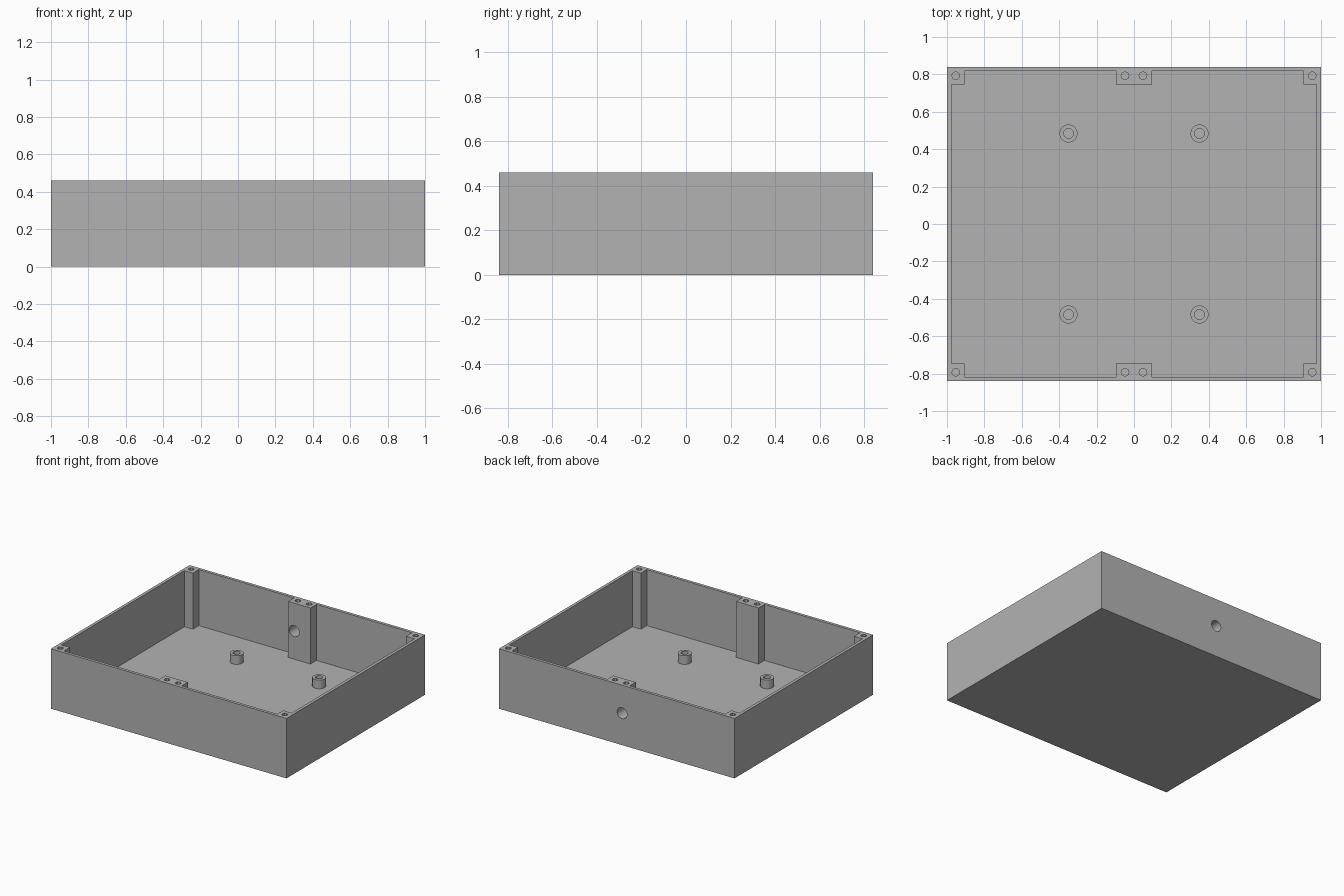
import bpy, bmesh, math
from mathutils import Matrix, Vector

cube = bpy.data.objects.get("Cube")
if cube:
    bpy.data.objects.remove(cube, do_unlink=True)

HX, HY, TOP = 1.0, 0.84, 0.46      # half width, half depth, height
WALL, FLOOR = 0.023, 0.03
BLOCK = 0.095                      # screw block size
IX, IY = HX - WALL, HY - WALL      # inner wall faces
BX, BY = HX - BLOCK, HY - BLOCK    # inner block faces

grey = bpy.data.materials.new("plain grey")
grey.use_nodes = True
colour = (0.45, 0.45, 0.45, 1)
grey.diffuse_color = colour
grey.node_tree.nodes["Principled BSDF"].inputs["Base Color"].default_value = colour


def finish(name, bm):
    bmesh.ops.recalc_face_normals(bm, faces=bm.faces)
    mesh = bpy.data.meshes.new(name)
    bm.to_mesh(mesh)
    bm.free()
    mesh.materials.append(grey)
    obj = bpy.data.objects.new(name, mesh)
    bpy.context.collection.objects.link(obj)
    return obj


def prism(name, outline, z0, z1):
    bm = bmesh.new()
    face = bm.faces.new([bm.verts.new((x, y, z0)) for x, y in outline])
    up = bmesh.ops.extrude_face_region(bm, geom=[face])["geom"]
    bmesh.ops.translate(bm, vec=(0, 0, z1 - z0),
                        verts=[v for v in up if isinstance(v, bmesh.types.BMVert)])
    return finish(name, bm)


def cylinders(name, centres, radius, length, sides, turn=Matrix()):
    bm = bmesh.new()
    for c in centres:
        bmesh.ops.create_cone(bm, cap_ends=True, segments=sides, radius1=radius,
                              radius2=radius, depth=length,
                              matrix=Matrix.Translation(Vector(c)) @ turn)
    return finish(name, bm)


def cut(target, cutter):
    mod = target.modifiers.new("cut", 'BOOLEAN')
    mod.operation = 'DIFFERENCE'
    mod.solver = 'EXACT'
    mod.object = cutter
    cutter.hide_render = True
    bpy.context.view_layer.objects.active = target
    bpy.ops.object.modifier_apply(modifier=mod.name)
    bpy.data.objects.remove(cutter, do_unlink=True)


def smooth(obj):
    bpy.ops.object.select_all(action='DESELECT')
    obj.select_set(True)
    bpy.context.view_layer.objects.active = obj
    bpy.ops.object.shade_smooth_by_angle(angle=math.radians(30))


# Open tray: the cavity outline steps around corner and middle screw blocks
case = prism("case_tray", [(-HX, -HY), (HX, -HY), (HX, HY), (-HX, HY)], 0, TOP)
quarter = [(IX, BY), (BX, BY), (BX, IY), (BLOCK, IY), (BLOCK, BY)]
back = quarter + [(-x, y) for x, y in reversed(quarter)]
outline = back + [(x, -y) for x, y in reversed(back)]
cut(case, prism("cavity", outline, FLOOR, TOP + 0.1))

# Screw holes in the block tops
spots = [(x, y, TOP) for x in (-0.953, -0.048, 0.048, 0.953) for y in (-0.793, 0.793)]
cut(case, cylinders("screw_holes", spots, 0.021, 0.26, 8))

# Cable port through the back wall and its middle block
cut(case, cylinders("cable_port", [(-0.045, HY, 0.245)], 0.042, 0.3, 32,
                    Matrix.Rotation(math.pi / 2, 4, 'X')))
smooth(case)

# Hollow board standoffs on the floor
for side, x in (("right", -0.35), ("left", 0.35)):
    for end, y in (("front", -0.484), ("back", 0.484)):
        post = cylinders(f"standoff_{end}_{side}", [(x, y, 0.062)], 0.048, 0.07, 32)
        cut(post, cylinders("bore", [(x, y, 0.08)], 0.026, 0.096, 24))
        smooth(post)
